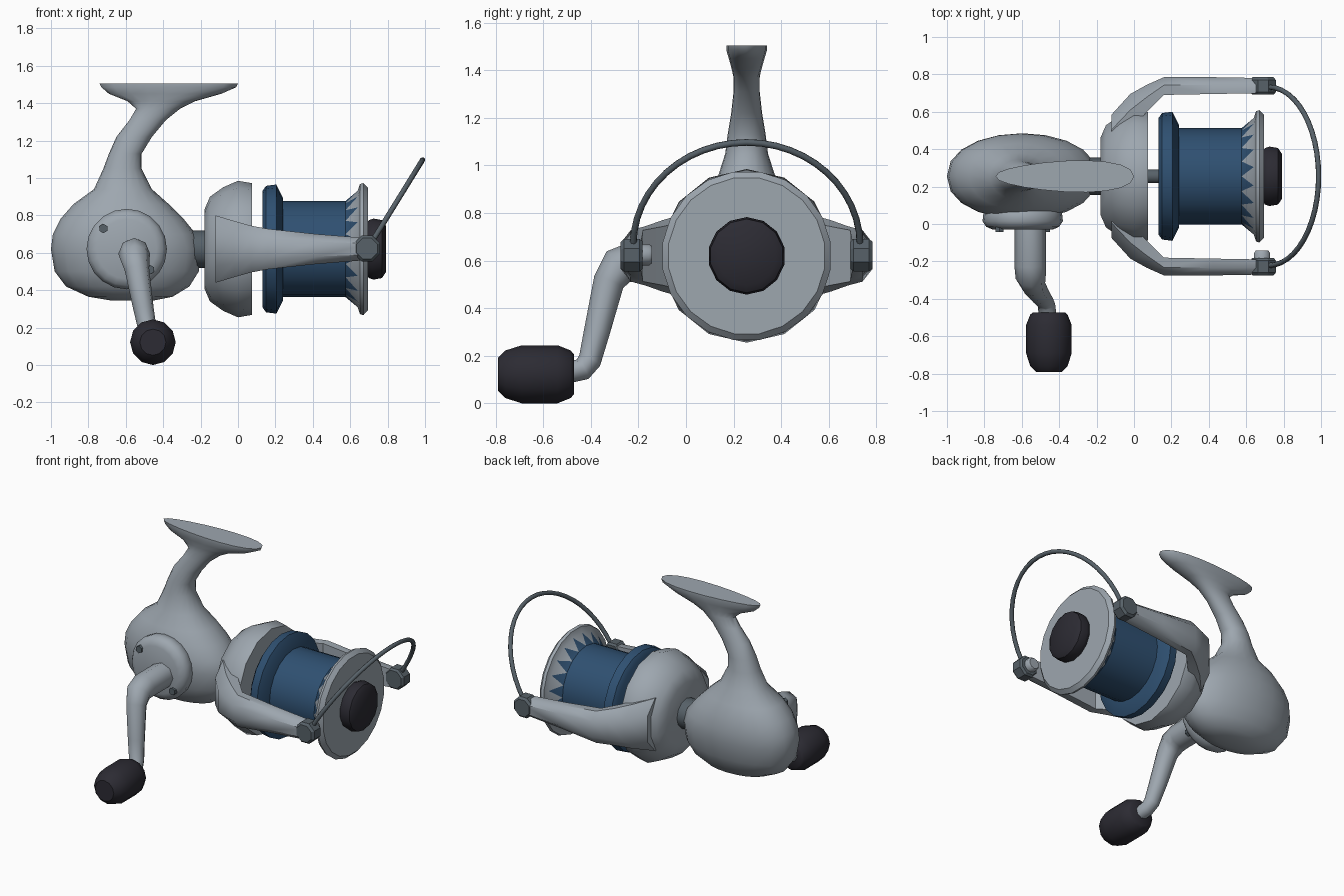
import bpy, bmesh, math
from mathutils import Vector

if "Cube" in bpy.data.objects:
    bpy.data.objects.remove(bpy.data.objects["Cube"])

AY, AZ = 0.255, 0.62          # main axis of rotor and spool


def material(name, rgb):
    m = bpy.data.materials.new(name)
    m.diffuse_color = (*rgb, 1)
    m.use_nodes = True
    m.node_tree.nodes["Principled BSDF"].inputs["Base Color"].default_value = m.diffuse_color
    return m


GREY = material("light_grey_metal", (0.34, 0.385, 0.43))
BLUE = material("dark_blue_line", (0.028, 0.08, 0.165))
BLACK = material("black_rubber", (0.025, 0.024, 0.033))
DARK = material("dark_grey_metal", (0.095, 0.12, 0.14))


def finish(name, bm, mats, angle=42):
    bmesh.ops.recalc_face_normals(bm, faces=bm.faces)
    me = bpy.data.meshes.new(name)
    bm.to_mesh(me)
    bm.free()
    for m in mats:
        me.materials.append(m)
    for p in me.polygons:
        p.use_smooth = True
    me.set_sharp_from_angle(angle=math.radians(angle))
    ob = bpy.data.objects.new(name, me)
    bpy.context.collection.objects.link(ob)
    return ob


def loft(name, rings, mat, angle=42):
    """Skin a list of point rings and cap both ends."""
    bm = bmesh.new()
    vs = [[bm.verts.new(p) for p in r] for r in rings]
    n = len(vs[0])
    for a, b in zip(vs, vs[1:]):
        for i in range(n):
            j = (i + 1) % n
            bm.faces.new((a[i], a[j], b[j], b[i]))
    bm.faces.new(vs[0])
    bm.faces.new(vs[-1])
    return finish(name, bm, [mat], angle)


def ring_x(x, r, n, shift=0.0, y=AY, z=AZ):
    return [(x, y + r * math.sin(math.tau * (i + shift) / n),
             z + r * math.cos(math.tau * (i + shift) / n)) for i in range(n)]


def ring_y(y, r, n, x, z, shift=0.0):
    return [(x + r * math.sin(math.tau * (i + shift) / n), y,
             z + r * math.cos(math.tau * (i + shift) / n)) for i in range(n)]


def lathe_x(name, profile, n, mat, angle=42):
    return loft(name, [ring_x(x, r, n) for x, r in profile], mat, angle)


def lathe_y(name, profile, n, x, z, mat, angle=42, shift=0.0):
    return loft(name, [ring_y(y, r, n, x, z, shift) for y, r in profile], mat, angle)


def tube(name, points, radii, bevel, mat, kind='POLY'):
    cu = bpy.data.curves.new(name, 'CURVE')
    cu.dimensions = '3D'
    cu.bevel_depth = bevel
    cu.bevel_resolution = 2
    cu.use_fill_caps = True
    sp = cu.splines.new(kind)
    sp.points.add(len(points) - 1)
    for p, co, r in zip(sp.points, points, radii):
        p.co = (*co, 1)
        p.radius = r
    sp.use_smooth = True
    cu.materials.append(mat)
    ob = bpy.data.objects.new(name, cu)
    bpy.context.collection.objects.link(ob)
    return ob


# Gear housing, stem and mounting foot: one skin of horizontal sections
# (z, x min, x max, half width in y)
sections = [
    (0.345, -0.68, -0.45, 0.05), (0.365, -0.80, -0.35, 0.12), (0.42, -0.92, -0.26, 0.17),
    (0.50, -0.98, -0.21, 0.207), (0.62, -1.0, -0.195, 0.23), (0.70, -0.99, -0.225, 0.228),
    (0.78, -0.95, -0.29, 0.21), (0.86, -0.88, -0.37, 0.175), (0.94, -0.77, -0.46, 0.125),
    (1.05, -0.72, -0.515, 0.09), (1.13, -0.69, -0.515, 0.08), (1.22, -0.65, -0.46, 0.065),
    (1.31, -0.58, -0.385, 0.055), (1.37, -0.545, -0.31, 0.055), (1.41, -0.59, -0.23, 0.062),
    (1.45, -0.69, -0.09, 0.073), (1.485, -0.73, -0.01, 0.083), (1.505, -0.74, 0.0, 0.083)]
rings = []
for z, x0, x1, hy in sections:
    ring = []
    for i in range(20):
        c, s = math.cos(math.tau * i / 20), math.sin(math.tau * i / 20)
        taper = 1 + 0.25 * c if z > 1.4 else 1
        ring.append(((x0 + x1) / 2 + (x1 - x0) / 2 * c,
                     AY + hy * taper * math.copysign(abs(s) ** 0.9, s), z))
    rings.append(ring)
loft("body_and_foot", rings, GREY, 50)

# Drive shafts
lathe_x("rear_shaft", [(-0.30, 0.10), (-0.15, 0.10)], 12, DARK)
lathe_x("spool_shaft", [(0.05, 0.038), (0.16, 0.038)], 10, DARK)

# Rotor cup
lathe_x("rotor", [(-0.18, 0.21), (-0.15, 0.28), (-0.08, 0.33), (0.0, 0.365), (0.075, 0.352)],
        14, GREY)

# Rotor arms and bail hinges on both sides
# (x, inner offset, outer offset, half height)
arm = [(-0.12, 0.15, 0.33, 0.18), (-0.02, 0.25, 0.44, 0.15), (0.07, 0.345, 0.49, 0.125),
       (0.16, 0.435, 0.53, 0.108), (0.42, 0.44, 0.53, 0.08), (0.70, 0.445, 0.525, 0.058)]
for side, label in ((1, "back"), (-1, "front")):
    rings = []
    for x, a, b, h in arm:
        m = a + (b - a) * 0.55
        prof = [(a, -h), (m, -h), (b, -h * 0.5), (b, h * 0.5), (m, h), (a, h)]
        rings.append([(x, AY + side * o, AZ + dz) for o, dz in prof])
    loft("rotor_arm_" + label, rings, GREY)
    lathe_y("bail_hinge_" + label,
            [(AY + side * 0.437, 0.062), (AY + side * 0.45, 0.074),
             (AY + side * 0.515, 0.074), (AY + side * 0.53, 0.06)],
            8, 0.69, AZ + 0.003, DARK, 30, 0.5)

# Line roller on the front hinge
lathe_y("line_roller", [(-0.20, 0.045), (-0.155, 0.045), (-0.143, 0.036)], 10, 0.685, AZ + 0.005, GREY)

# Bail wire: tilted half ellipse
pts = []
for i in range(25):
    t = math.pi * i / 24
    pts.append((0.72 + 0.267 * math.sin(t), AY + 0.477 * math.cos(t), 0.665 + 0.432 * math.sin(t)))
tube("bail_wire", pts, [1] * 25, 0.014, DARK)

# Spool: rear skirt and line core
lathe_x("spool_skirt", [(0.13, 0.31), (0.15, 0.338), (0.205, 0.345), (0.24, 0.275), (0.24, 0.20)],
        20, BLUE)
lathe_x("spool_line", [(0.22, 0.257), (0.58, 0.257)], 20, BLUE)

# Spool lip with zigzag colour edge made of alternating triangles
bm = bmesh.new()
N = 20
prev = [bm.verts.new(p) for p in ring_x(0.575, 0.257, N)]
for k, (x, r) in enumerate([(0.64, 0.315), (0.652, 0.352), (0.67, 0.358), (0.695, 0.332)]):
    cur = [bm.verts.new(p) for p in ring_x(x, r, N, 0.5)]
    for i in range(N):
        j = (i + 1) % N
        if k == 0:
            bm.faces.new((prev[i], prev[j], cur[i])).material_index = 1
            bm.faces.new((prev[j], cur[j], cur[i]))
        else:
            bm.faces.new((prev[i], prev[j], cur[j], cur[i]))
    prev = cur
bm.faces.new(prev)
finish("spool_lip", bm, [GREY, BLUE])

# Drag knob
lathe_x("drag_knob", [(0.68, 0.13), (0.70, 0.155), (0.725, 0.163), (0.77, 0.155), (0.79, 0.125)],
        14, BLACK)

# Side cover with two screws
lathe_y("side_cover", [(0.13, 0.17), (0.06, 0.21), (0.015, 0.215), (-0.015, 0.195), (-0.03, 0.16)],
        20, -0.595, 0.62, GREY)
for i, (x, z) in enumerate([(-0.72, 0.73), (-0.47, 0.51)]):
    lathe_y(f"cover_screw_{i + 1}", [(0.0, 0.025), (-0.042, 0.025)], 6, x, z, DARK)

# Crank arm and grip
tube("crank_arm",
     [(-0.555, 0.0, 0.595), (-0.555, -0.22, 0.595), (-0.552, -0.285, 0.575), (-0.54, -0.325, 0.51),
      (-0.505, -0.375, 0.30), (-0.482, -0.405, 0.18), (-0.468, -0.435, 0.143), (-0.46, -0.50, 0.13)],
     [1, 1, 0.95, 0.78, 0.65, 0.58, 0.56, 0.55], 0.085, GREY)
lathe_y("crank_grip", [(-0.472, 0.085), (-0.485, 0.10), (-0.54, 0.122), (-0.69, 0.122),
                       (-0.76, 0.10), (-0.79, 0.07)], 12, -0.455, 0.122, BLACK)
